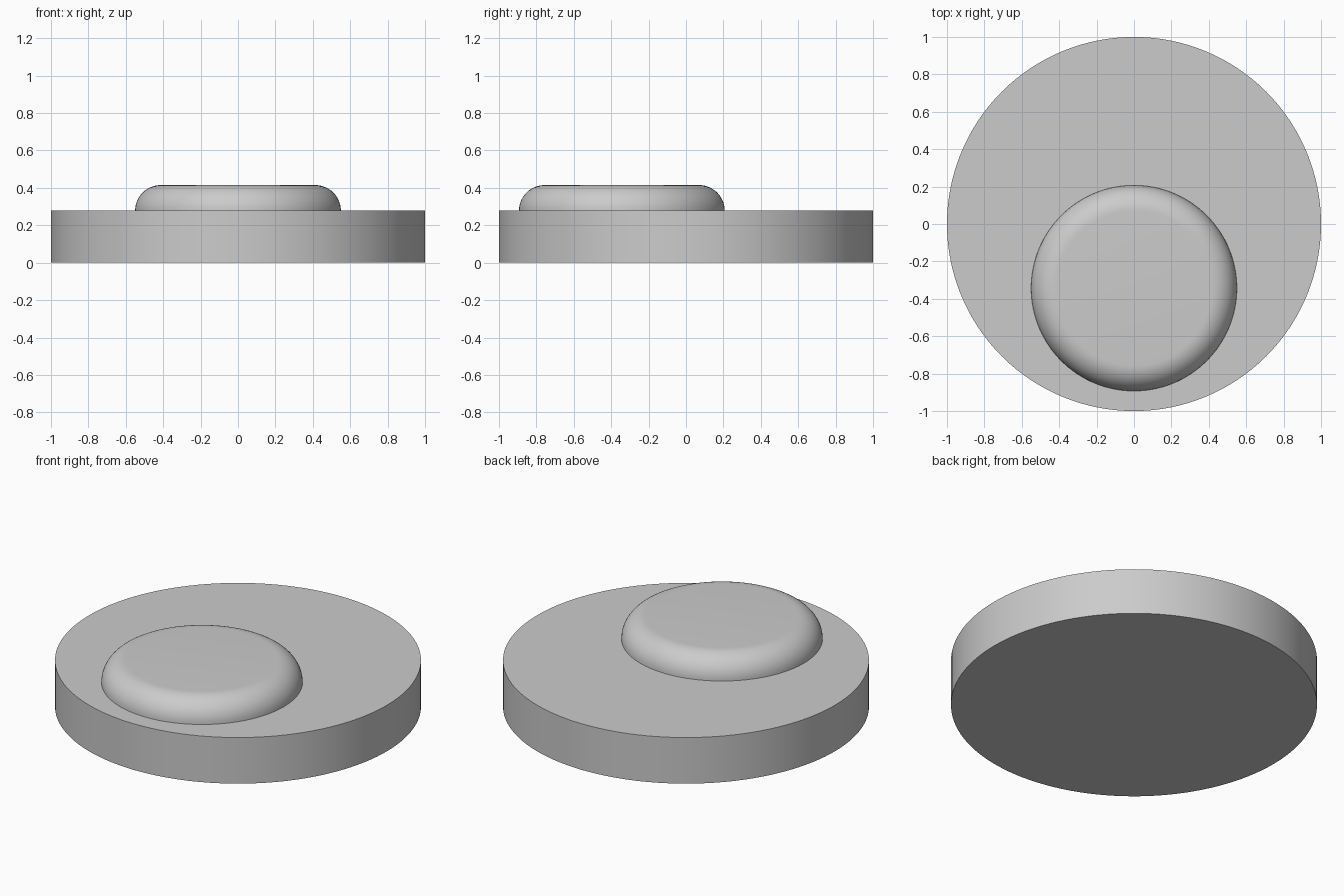
import bpy
import bmesh
import math

if "Cube" in bpy.data.objects:
    bpy.data.objects.remove(bpy.data.objects["Cube"])

BASE_HEIGHT = 0.278
TOP_HEIGHT = 0.415

grey = bpy.data.materials.new("light_grey")
grey.diffuse_color = (0.6, 0.6, 0.6, 1.0)
grey.use_nodes = True
grey.node_tree.nodes["Principled BSDF"].inputs["Base Color"].default_value = grey.diffuse_color


def lathe(name, profile, location, segments=128, cap_bottom=True):
    """Turn an (r, z) profile, listed bottom to top, into a round part."""
    bm = bmesh.new()
    rings = []
    for r, z in profile:
        rings.append([bm.verts.new((r * math.cos(a), r * math.sin(a), z))
                      for a in (math.tau * i / segments for i in range(segments))])
    for low, high in zip(rings, rings[1:]):
        for i in range(segments):
            j = (i + 1) % segments
            bm.faces.new((low[i], low[j], high[j], high[i]))
    bm.faces.new(rings[-1])
    if cap_bottom:
        bm.faces.new(rings[0][::-1])
    mesh = bpy.data.meshes.new(name)
    bm.to_mesh(mesh)
    bm.free()
    mesh.materials.append(grey)
    obj = bpy.data.objects.new(name, mesh)
    obj.location = location
    bpy.context.collection.objects.link(obj)
    bpy.context.view_layer.objects.active = obj
    obj.select_set(True)
    bpy.ops.object.shade_smooth_by_angle(angle=math.radians(30))
    obj.select_set(False)
    return obj


# Round base plate
lathe("base_disc", [(1.0, 0.0), (1.0, BASE_HEIGHT)], (0, 0, 0))

# Off-centre raised pad with a quarter-round edge, open where it meets the base
radius, fillet, steps = 0.55, TOP_HEIGHT - BASE_HEIGHT, 14
edge = [(radius - fillet + fillet * math.cos(t), fillet * math.sin(t))
        for t in (math.pi / 2 * i / steps for i in range(steps + 1))]
lathe("raised_pad", edge, (0, -0.343, BASE_HEIGHT), cap_bottom=False)
